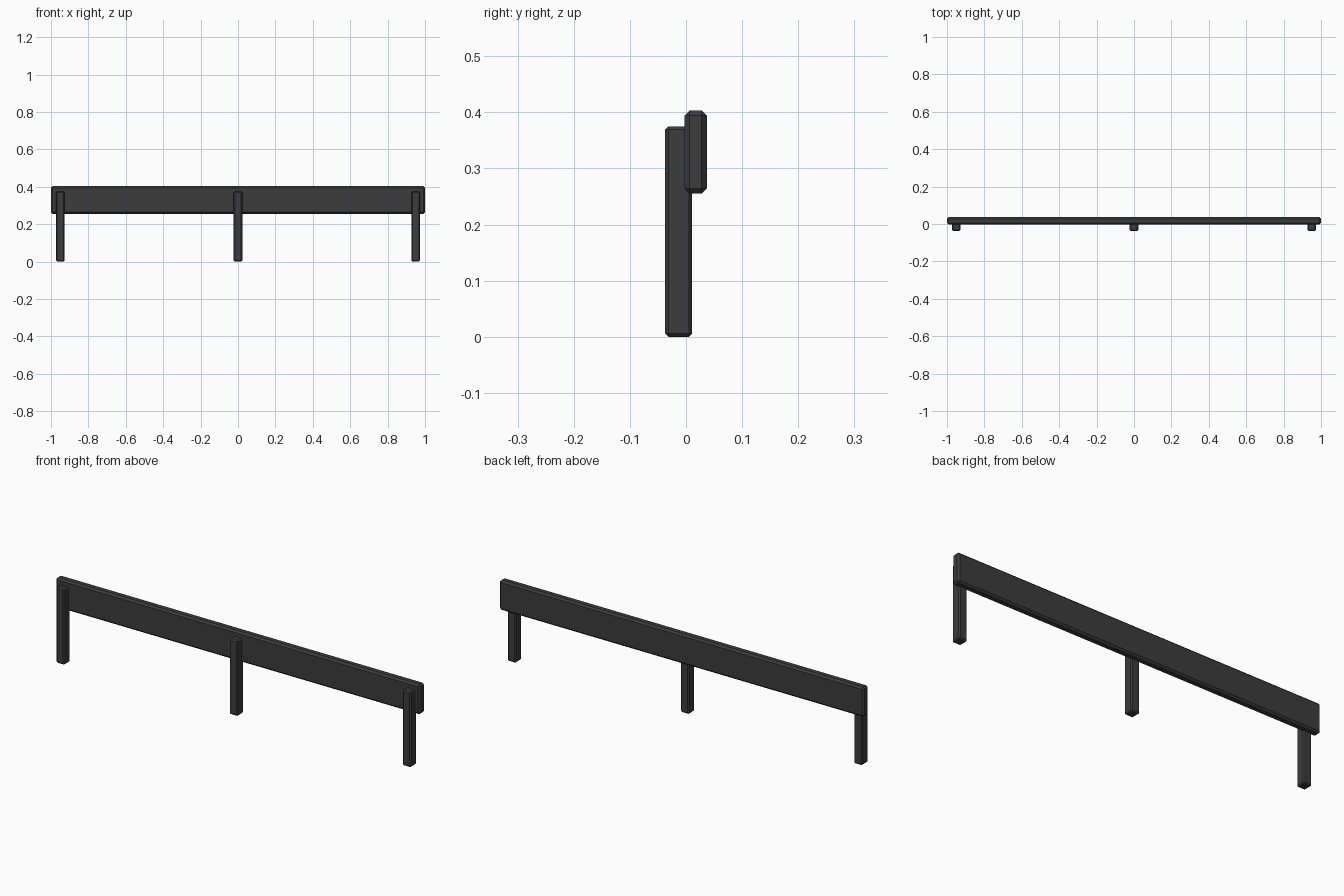
import bpy
import bmesh
from mathutils import Vector

default = bpy.data.objects.get("Cube")
if default:
    bpy.data.objects.remove(default, do_unlink=True)

# Single charcoal colour
charcoal = bpy.data.materials.new("charcoal")
charcoal.use_nodes = True
colour = (0.045, 0.045, 0.045, 1.0)
charcoal.diffuse_color = colour
charcoal.node_tree.nodes["Principled BSDF"].inputs["Base Color"].default_value = colour


def chamfered_box(name, low, high, chamfer):
    """Box between two corners with flat chamfered edges."""
    low, high = Vector(low), Vector(high)
    size = high - low
    bm = bmesh.new()
    bmesh.ops.create_cube(bm, size=1.0)
    bmesh.ops.scale(bm, vec=size, verts=bm.verts)
    bmesh.ops.bevel(bm, geom=bm.edges[:], offset=chamfer, segments=1,
                    affect='EDGES', profile=0.5)
    mesh = bpy.data.meshes.new(name)
    bm.to_mesh(mesh)
    bm.free()
    mesh.materials.append(charcoal)
    obj = bpy.data.objects.new(name, mesh)
    obj.location = (low + high) / 2
    bpy.context.collection.objects.link(obj)
    return obj


# Long rail board behind the posts
chamfered_box("rail_board", (-1.0, -0.003, 0.255), (1.0, 0.037, 0.403), 0.009)

# Three square posts
half = 0.023
for name, x in (("right_post", -0.95), ("middle_post", 0.0), ("left_post", 0.95)):
    chamfered_box(name, (x - half, -0.037, 0.0), (x + half, 0.011, 0.375), 0.006)
